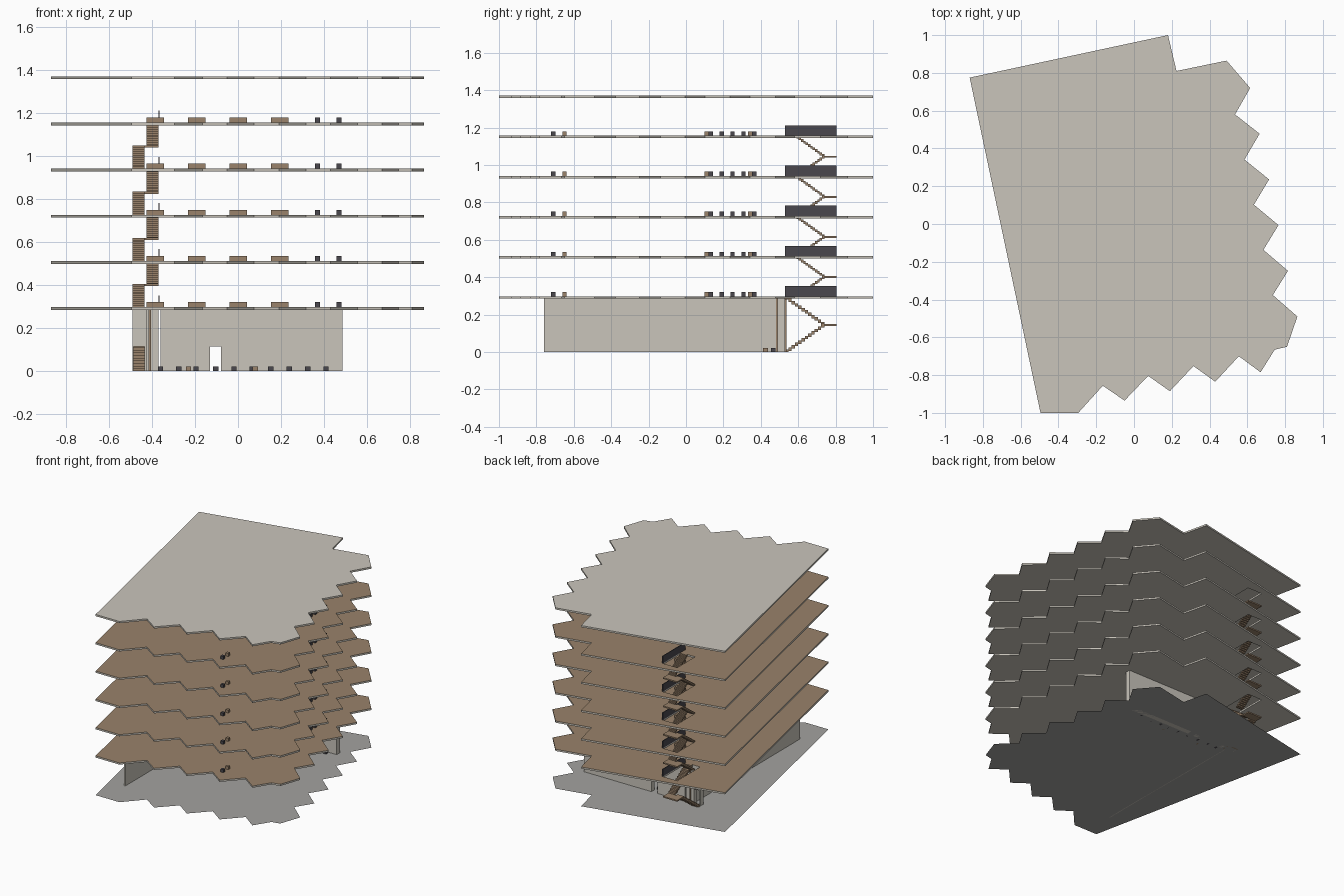
import bpy, bmesh
from mathutils import Vector

if "Cube" in bpy.data.objects:
    bpy.data.objects.remove(bpy.data.objects["Cube"])


def material(name, rgb):
    m = bpy.data.materials.new(name)
    m.use_nodes = True
    m.diffuse_color = (*rgb, 1)
    m.node_tree.nodes["Principled BSDF"].inputs["Base Color"].default_value = (*rgb, 1)
    return m


concrete = material("warm concrete", (.59, .56, .50))
paving = material("grey paving", (.37, .365, .35))
wood = material("brown wood", (.32, .225, .145))
charcoal = material("charcoal", (.068, .064, .075))


def finish(name, bm, *mats):
    mesh = bpy.data.meshes.new(name)
    bm.normal_update()
    bm.to_mesh(mesh)
    bm.free()
    for m in mats:
        mesh.materials.append(m)
    ob = bpy.data.objects.new(name, mesh)
    bpy.context.collection.objects.link(ob)
    return ob


def boxes(name, spans, mat):
    """One object from boxes, each given as x, y and z ranges."""
    bm = bmesh.new()
    for span in spans:
        lo, hi = (Vector(c) for c in zip(*span))
        vs = bmesh.ops.create_cube(bm, size=1)["verts"]
        for v in vs:
            v.co = (lo + hi) / 2 + v.co * (hi - lo)
    return finish(name, bm, mat)


def block(x, y, z, w, d, h):
    return (x - w / 2, x + w / 2), (y - d / 2, y + d / 2), (z, z + h)


# Saw-toothed floor outline
outline = [(-.87, .775), (.18, 1), (.225, .81), (.49, .865)]
for i in range(6):
    outline.append((.615 + .05 * i, .72 - .242 * i))
    if i < 5:
        outline.append((.535 + .05 * i, .58 - .239 * i))
outline += [(.81, -.65), (.745, -.665)]
for i in range(4):
    outline.append((.67 - .24 * i, -.785 - .05 * i))
    outline.append((.555 - .24 * i, -.7 - .052 * i))
outline += [(-.295, -1), (-.495, -1)]


def slab(name, z, thick, mats, hole=None):
    """Floor plate; with a second material it gets a covered top."""
    bm = bmesh.new()
    for loop in [outline] + ([hole] if hole else []):
        vs = [bm.verts.new((x, y, z)) for x, y in loop]
        for a, b in zip(vs, vs[1:] + vs[:1]):
            bm.edges.new((a, b))
    bmesh.ops.triangle_fill(bm, edges=bm.edges[:], use_beauty=True, use_dissolve=False)
    if thick:
        geo = bmesh.ops.extrude_face_region(bm, geom=bm.faces[:])["geom"]
        bmesh.ops.translate(bm, verts=[g for g in geo if isinstance(g, bmesh.types.BMVert)],
                            vec=(0, 0, thick))
        bmesh.ops.recalc_face_normals(bm, faces=bm.faces[:])
        for f in bm.faces:
            f.normal_update()
            f.material_index = int(len(mats) > 1 and f.normal.z > .9)
    else:
        for f in bm.faces:
            f.normal_update()
            if f.normal.z < 0:
                f.normal_flip()
    return finish(name, bm, *mats)


STEP = .2146
THICK = .013
floors = [.285 + STEP * i for i in range(5)]
left, mid, right = -.49, -.43, -.367
back = .805

# Ground, floors and roof
slab("ground", 0, 0, [paving])
for i, z in enumerate(floors):
    front = .53 if i == 0 else .59
    well = [(left, front), (right, front), (right, back), (left, back)]
    slab(f"floor_{i + 1}", z, THICK, [concrete, wood], well)
slab("roof", floors[-1] + STEP, THICK, [concrete])

# Ground storey walls with two doorways and a narrow slot
top = floors[0]
door = .115
wy = (.49, .528)
boxes("back_wall", [
    ((left, -.485), wy, (0, top)),
    ((-.485, -.435), wy, (door, top)),
    ((-.435, -.37), wy, (0, top)),
    ((-.36, -.13), wy, (0, top)),
    ((-.13, -.08), wy, (door, top)),
    ((-.08, .485), wy, (0, top))], concrete)
boxes("side_wall", [((-.425, -.413), (-.76, .49), (0, top))], concrete)
boxes("wall_post", [((-.413, -.405), (.482, .536), (0, top))], wood)


# Dog-leg stairs with a half landing
def flight(x, y0, y1, z0, z1, n=12):
    dy, dz = (y1 - y0) / n, (z1 - z0) / n
    return [(x, sorted((y0 + dy * i, y0 + dy * (i + 1))),
             (z0 + dz * i - (.006 if i else 0), z0 + dz * (i + 1))) for i in range(n)]


bases = [0] + [z + THICK for z in floors]
for i in range(5):
    z0, z1 = bases[i], bases[i + 1]
    half = (z0 + z1) / 2
    start = .53 if i == 0 else .59
    parts = flight((left, mid - .005), start, .74, z0, half)
    parts += flight((mid + .005, right - .003), .74, start, half, z1)
    parts.append(((left, right - .003), (.74, back), (half - .01, half)))
    boxes(f"stairs_{i + 1}", parts, wood)

# Stairwell guards and furniture on every floor
for i, z in enumerate(bases[1:], 1):
    boxes(f"stair_guard_{i}", [((right - .002, right + .003), (.53, back), (z, z + .055))], charcoal)
    desks = [block(-.385 + .193 * k, y, z, .08, .025, .023) for k in range(4) for y in (.112, .343)]
    desks.append(block(.37, -.65, z, .023, .023, .023))
    boxes(f"desks_{i}", desks, wood)
    seats = [block(.47, .133 + .058 * k, z, .023, .023, .023) for k in range(5)]
    seats.append(block(.37, -.71, z, .023, .023, .023))
    boxes(f"seats_{i}", seats, charcoal)

# Row of seats and small tables beside the back wall
boxes("lobby_seats", [block(x, .467, 0, .025, .025, .022) for x in
                      [-.36, -.195] + [-.275 + .0855 * k for k in range(9) if k != 1]], charcoal)
boxes("lobby_tables", [block(x, .425, 0, .025, .025, .022) for x in (-.23, .08)], wood)
